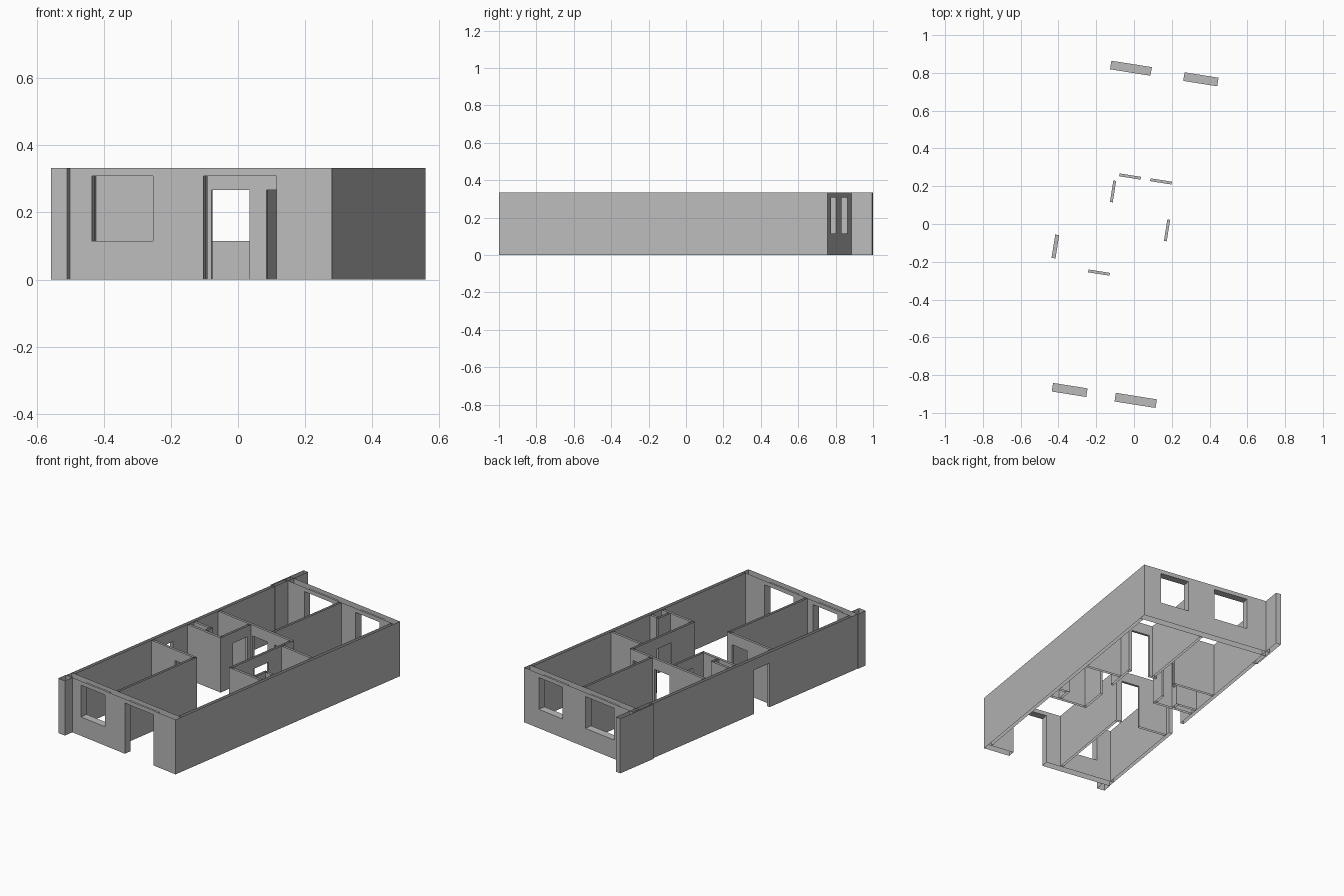
import bpy
import bmesh
import math
from mathutils import Matrix, Vector

cube = bpy.data.objects.get("Cube")
if cube:
    bpy.data.objects.remove(cube, do_unlink=True)

HEIGHT = 0.333
DOOR = (0.0, 0.267)
TALL_DOOR = (0.0, 0.308)
WINDOW = (0.115, 0.308)
TURN = Matrix.Rotation(math.radians(-9), 4, "Z")   # plan is turned on the site

plaster = bpy.data.materials.new("grey plaster")
plaster.use_nodes = True
grey = (0.5, 0.5, 0.5, 1)
plaster.diffuse_color = grey
plaster.node_tree.nodes["Principled BSDF"].inputs["Base Color"].default_value = grey


def wall(name, axis, start, end, low, high, openings=()):
    """Wall shell without top or bottom; runs along axis, low..high is its thickness.
    Each opening is (centre, width, (sill, head)) and gets a lining."""
    bm = bmesh.new()

    def point(s, t, z):
        return TURN @ Vector((s, t, z) if axis == "x" else (t, s, z))

    def quad(corners, facing):
        pts = [point(*c) for c in corners]
        if (pts[1] - pts[0]).cross(pts[2] - pts[0]).dot(point(*facing)) < 0:
            pts.reverse()
        bm.faces.new([bm.verts.new(p) for p in pts])

    def side_panels(s0, s1, z0, z1):
        for t, out in ((low, -1), (high, 1)):
            quad([(s0, t, z0), (s1, t, z0), (s1, t, z1), (s0, t, z1)], (0, out, 0))

    def upright(s, z0, z1, out):
        quad([(s, low, z0), (s, high, z0), (s, high, z1), (s, low, z1)], (out, 0, 0))

    def level(s0, s1, z, out):
        quad([(s0, low, z), (s1, low, z), (s1, high, z), (s0, high, z)], (0, 0, out))

    here = start
    for centre, width, (sill, head) in sorted(openings):
        a, b = centre - width / 2, centre + width / 2
        side_panels(here, a, 0, HEIGHT)
        side_panels(a, b, head, HEIGHT)
        level(a, b, head, -1)
        if sill > 0:
            side_panels(a, b, 0, sill)
            level(a, b, sill, 1)
        upright(a, sill, head, 1)
        upright(b, sill, head, -1)
        here = b
    side_panels(here, end, 0, HEIGHT)
    upright(start, 0, HEIGHT, -1)
    upright(end, 0, HEIGHT, 1)

    bmesh.ops.remove_doubles(bm, verts=bm.verts, dist=0.0001)
    mesh = bpy.data.meshes.new(name)
    bm.to_mesh(mesh)
    bm.free()
    mesh.materials.append(plaster)
    obj = bpy.data.objects.new(name, mesh)
    bpy.context.collection.objects.link(obj)


LEFT, RIGHT, FRONT, BACK = -0.403, 0.433, -0.944, 0.835
FACADE, PARTY, THIN = 0.046, 0.021, 0.015
IN_L, IN_R = LEFT + PARTY, RIGHT - PARTY
IN_F, IN_B = FRONT + FACADE, BACK - FACADE


def partition(name, axis, start, end, centre, openings=()):
    wall(name, axis, start, end, centre - THIN / 2, centre + THIN / 2, openings)


# Outer shell
wall("front_wall", "x", LEFT, RIGHT, FRONT, IN_F,
     [(-0.199, 0.185, WINDOW), (0.155, 0.22, TALL_DOOR)])
wall("back_wall", "x", LEFT, RIGHT, IN_B, BACK,
     [(-0.145, 0.217, WINDOW), (0.23, 0.182, WINDOW)])
wall("right_party_wall", "y", IN_F, IN_B, LEFT, IN_L, [(-0.183, 0.125, DOOR)])
wall("left_party_wall", "y", IN_F, IN_B, IN_R, RIGHT)

# Projecting wing walls
wall("front_wing_wall", "y", -1.004, FRONT, -0.406, -0.357)
wall("back_wing_wall", "y", 0.685, 0.947, -0.411, -0.379)

# Room partitions
partition("front_room_divider", "y", IN_F, -0.283, -0.055)
partition("front_room_wall", "x", IN_L, -0.048, -0.283, [(-0.143, 0.115, DOOR)])
partition("back_room_divider", "y", 0.25, IN_B, 0.022)
partition("back_room_wall", "x", IN_L, 0.186, 0.245,
          [(-0.06, 0.115, DOOR), (0.106, 0.115, DOOR)])
partition("bathroom_front_wall", "x", IN_L, -0.129, 0.003)
partition("bathroom_door_wall", "y", 0.01, 0.238, -0.1365, [(0.153, 0.115, DOOR)])
partition("storage_door_wall", "y", -0.248, 0.238, 0.178, [(-0.006, 0.115, DOOR)])
partition("storage_front_wall", "x", 0.186, IN_R, -0.241)
partition("storage_back_wall", "x", 0.186, IN_R, 0.16)

# Service shafts
partition("bathroom_shaft_side", "y", 0.01, 0.06, -0.256)
partition("bathroom_shaft_back", "x", IN_L, -0.263, 0.053)
partition("storage_shaft_side", "y", -0.234, -0.14, 0.352)
partition("storage_shaft_back", "x", 0.359, IN_R, -0.147)
